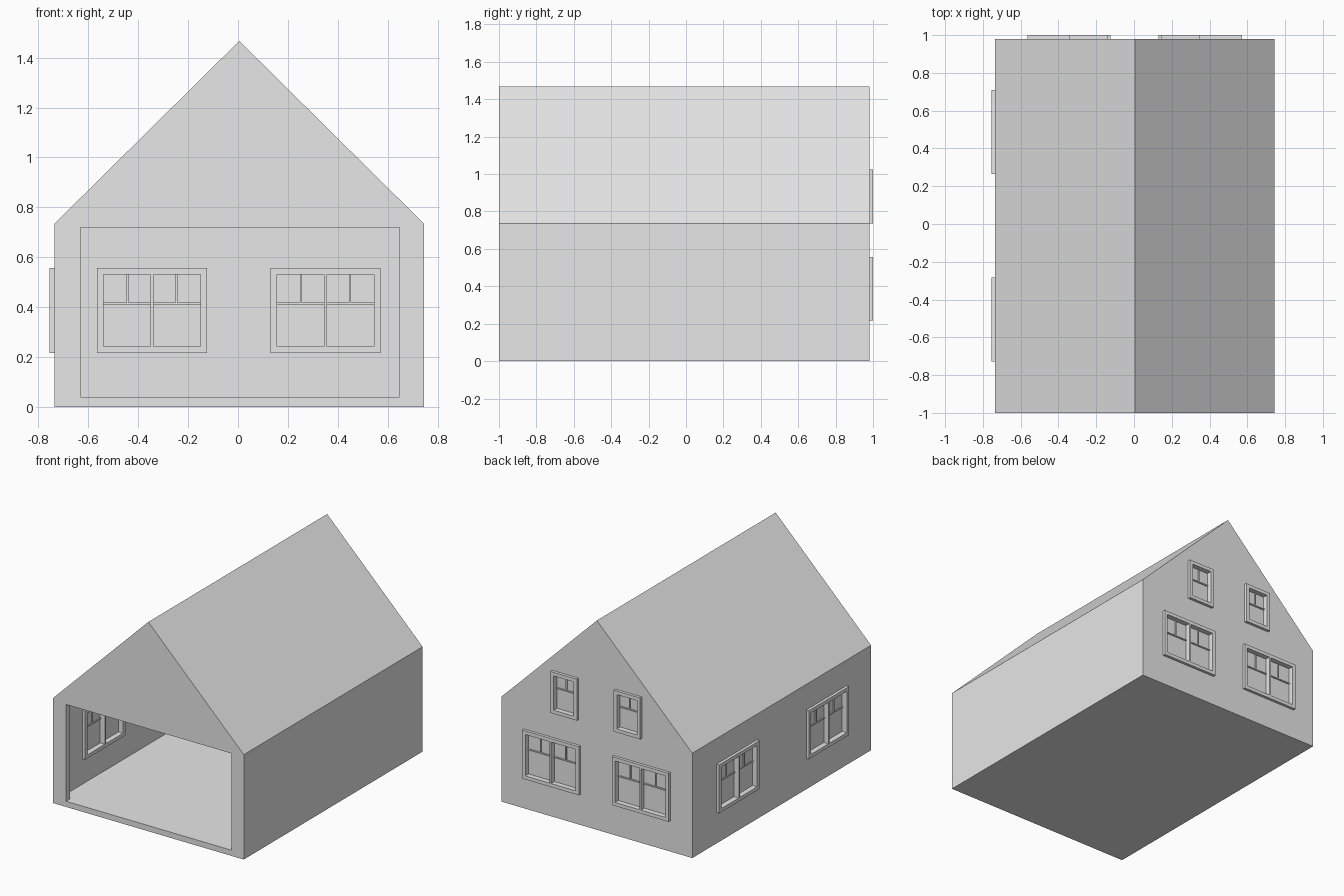
import bpy
import bmesh
import math
from mathutils import Matrix, Vector

cube = bpy.data.objects.get("Cube")
if cube:
    bpy.data.objects.remove(cube, do_unlink=True)

grey = bpy.data.materials.new("plain grey")
grey.use_nodes = True
grey.diffuse_color = (0.8, 0.8, 0.8, 1)
grey.node_tree.nodes["Principled BSDF"].inputs["Base Color"].default_value = (0.8, 0.8, 0.8, 1)


def make_object(name, bm):
    bmesh.ops.recalc_face_normals(bm, faces=bm.faces)
    mesh = bpy.data.meshes.new(name)
    bm.to_mesh(mesh)
    bm.free()
    mesh.materials.append(grey)
    obj = bpy.data.objects.new(name, mesh)
    bpy.context.collection.objects.link(obj)
    return obj


def add_box(bm, x0, x1, y0, y1, z0, z1):
    size = Matrix.Diagonal((x1 - x0, y1 - y0, z1 - z0, 1))
    centre = Vector((x0 + x1, y0 + y1, z0 + z1)) / 2
    bmesh.ops.create_cube(bm, size=1, matrix=Matrix.Translation(centre) @ size)


def gable_prism(name, left, right, base, eaves, ridge, front, back):
    """Five-sided house profile extruded along y."""
    middle = (left + right) / 2
    profile = [(left, base), (right, base), (right, eaves), (middle, ridge), (left, eaves)]
    bm = bmesh.new()
    face = bm.faces.new([bm.verts.new((x, front, z)) for x, z in profile])
    grown = bmesh.ops.extrude_face_region(bm, geom=[face])
    verts = [v for v in grown["geom"] if isinstance(v, bmesh.types.BMVert)]
    bmesh.ops.translate(bm, verts=verts, vec=(0, back - front, 0))
    return make_object(name, bm)


def cut(target, cutter):
    mod = target.modifiers.new("cut", 'BOOLEAN')
    mod.operation = 'DIFFERENCE'
    mod.solver = 'EXACT'
    mod.object = cutter
    bpy.context.view_layer.objects.active = target
    bpy.ops.object.modifier_apply(modifier=mod.name)
    bpy.data.objects.remove(cutter, do_unlink=True)


WALL = 0.04
LEFT, RIGHT, FRONT, BACK = -0.735, 0.745, -1.0, 0.98

# Hollow house shell with a wide front opening
house = gable_prism("house_shell", LEFT, RIGHT, 0, 0.735, 1.467, FRONT, BACK)
cut(house, gable_prism("room_cutter", LEFT + WALL, RIGHT - WALL, WALL, 0.72, 1.41,
                       FRONT + WALL, BACK - WALL))
bm = bmesh.new()
add_box(bm, -0.632, 0.648, FRONT - 0.1, FRONT + 0.1, WALL, 0.718)
cut(house, make_object("opening_cutter", bm))


def window(name, location, width, height, panes, angle):
    """Framed window, built facing +y and set in a hole in the wall."""
    w, h = width / 2, height / 2
    border, half_mullion, deep = 0.025, 0.006, WALL
    bm = bmesh.new()
    # outer frame
    for s in (-1, 1):
        x0, x1 = sorted((s * w, s * (w - border)))
        add_box(bm, x0, x1, -deep, deep, -h, h)
        z0, z1 = sorted((s * h, s * (h - border)))
        add_box(bm, border - w, w - border, -deep, deep, z0, z1)
    # glass
    iw, ih = w - border, h - border
    add_box(bm, -iw, iw, -0.004, 0.004, -ih, ih)
    # mullion between panes
    if panes == 2:
        add_box(bm, -half_mullion, half_mullion, -deep, deep, -ih, ih)
    # thin bars in the upper part of each pane
    bar, rail = 0.004, 0.2 * ih
    pane = 2 * iw / panes
    add_box(bm, -iw, iw, -0.012, 0.012, rail - bar, rail + bar)
    for i in range(panes):
        x = -iw + pane * (i + 0.5)
        add_box(bm, x - bar, x + bar, -0.012, 0.012, rail, ih)
    obj = make_object(name, bm)

    # matching hole in the wall
    bm = bmesh.new()
    add_box(bm, 0.01 - w, w - 0.01, -0.1, 0.1, 0.01 - h, h - 0.01)
    bm.transform(Matrix.Translation(location) @ Matrix.Rotation(angle, 4, 'Z'))
    cut(house, make_object(name + "_cutter", bm))
    obj.location = location
    obj.rotation_euler.z = angle


# Back windows: wide pair below, narrow pair above
back_y = BACK - WALL / 2
for side, s in (("left", 1), ("right", -1)):
    window("back_lower_window_" + side, (0.003 + s * 0.348, back_y, 0.386), 0.44, 0.34, 2, 0)
    window("back_upper_window_" + side, (0.003 + s * 0.245, back_y, 0.88), 0.205, 0.29, 1, 0)

# Side windows on the right wall
for place, y in (("front", -0.505), ("rear", 0.488)):
    window("side_window_" + place, (LEFT + WALL / 2, y, 0.386), 0.445, 0.34, 2, math.pi / 2)
